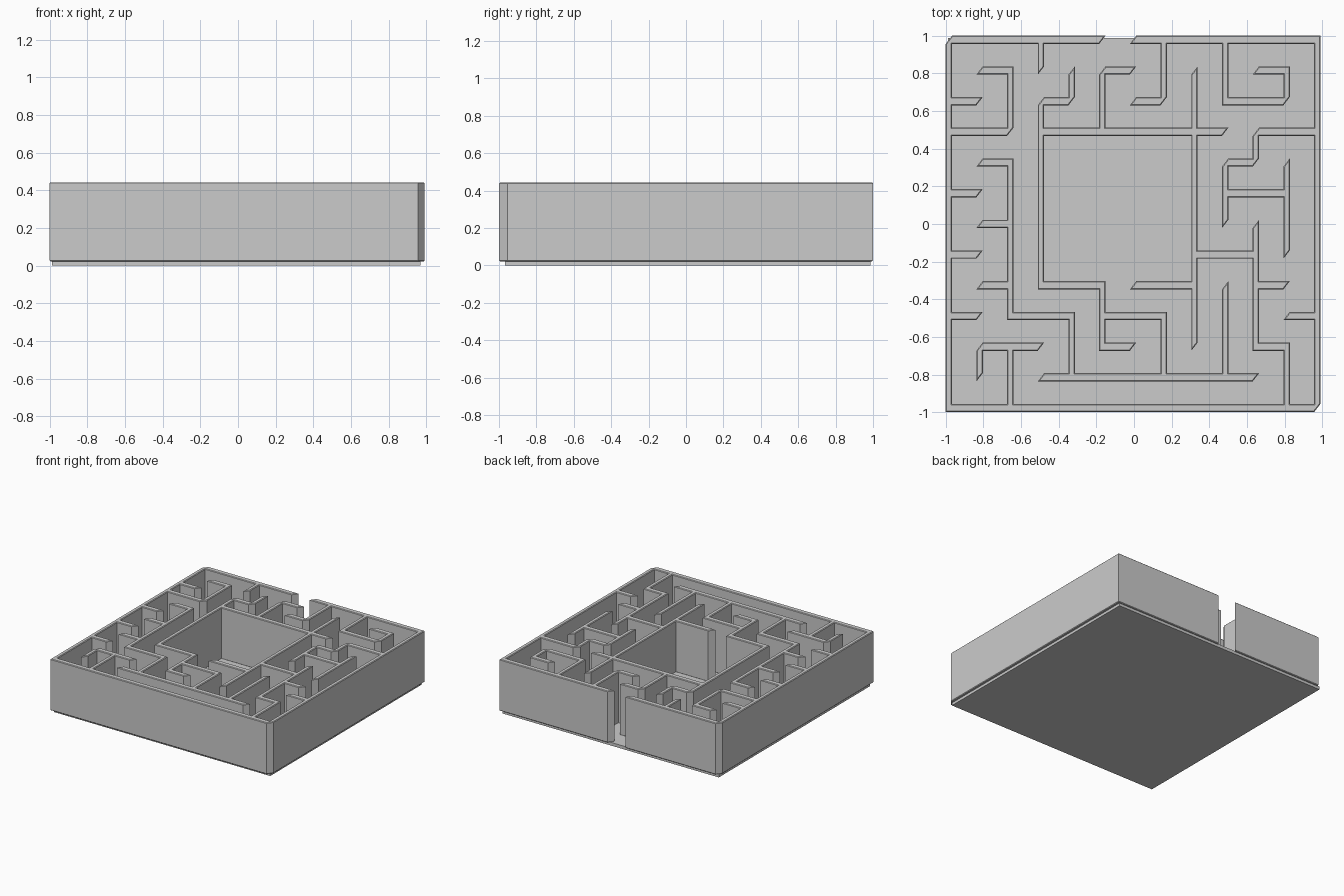
import bpy, bmesh
from mathutils import Vector
from mathutils.geometry import delaunay_2d_cdt

if "Cube" in bpy.data.objects:
    bpy.data.objects.remove(bpy.data.objects["Cube"])

N = 12
X0, X1, Y0, Y1 = -0.983, 0.973, 0.978, -0.977
NIB = Vector((0.017, 0.022))      # slanted pen stroke that sweeps every wall
Z_FLOOR, Z_TOP, EDGE = 0.022, 0.443, 0.005

# maze walls on a 12 x 12 grid: line number -> list of (start, end)
rows = {0: [(0, 5), (6, 12)], 1: [(1, 2), (5, 6), (10, 11)],
        2: [(0, 1), (3, 4), (6, 7), (9, 11)], 3: [(0, 2), (3, 9), (10, 12)],
        4: [(1, 2), (9, 10)], 5: [(0, 1), (9, 11)], 6: [(1, 2)],
        7: [(0, 1), (8, 10)], 8: [(1, 2), (3, 5), (6, 8), (10, 11)],
        9: [(0, 1), (2, 4), (5, 7), (11, 12)], 10: [(1, 3), (5, 6), (10, 11)],
        11: [(3, 10)], 12: [(0, 12)]}
cols = {0: [(0, 12)], 1: [(10, 11)], 2: [(1, 3), (4, 9), (10, 12)],
        3: [(0, 1), (2, 8)], 4: [(1, 2), (9, 11)], 5: [(1, 3), (8, 10)],
        7: [(0, 2), (9, 11)], 8: [(1, 10)], 9: [(0, 2), (4, 6), (8, 11)],
        10: [(3, 4), (6, 10)], 11: [(1, 2), (4, 7), (10, 12)], 12: [(0, 12)]}


def grid(i, j):
    return Vector((X0 + (X1 - X0) * i / N, Y0 + (Y1 - Y0) * j / N))


def finish(bm, name):
    bmesh.ops.recalc_face_normals(bm, faces=bm.faces[:])
    me = bpy.data.meshes.new(name)
    bm.to_mesh(me)
    bm.free()
    ob = bpy.data.objects.new(name, me)
    bpy.context.collection.objects.link(ob)
    return ob


# plan of the walls: slanted-end strokes merged into one outline
verts, faces = [], []
strokes = [(grid(a, j), grid(b, j)) for j, r in rows.items() for a, b in r]
strokes += [(grid(i, b), grid(i, a)) for i, c in cols.items() for a, b in c]
for p, q in strokes:
    quad = [p - NIB, q - NIB, q + NIB, p + NIB]
    area = sum(quad[k].cross(quad[(k + 1) % 4]) for k in range(4))
    if area < 0:
        quad.reverse()
    faces.append(list(range(len(verts), len(verts) + 4)))
    verts += quad
vs, es, fs, ov, oe, of = delaunay_2d_cdt(verts, [], faces, 0, 1e-4)

# raise the walls and soften their top and bottom edges
bm = bmesh.new()
bv = [bm.verts.new((v.x, v.y, Z_FLOOR)) for v in vs]
for f, src in zip(fs, of):
    if src:
        bm.faces.new([bv[k] for k in f])
bmesh.ops.delete(bm, geom=[v for v in bm.verts if not v.link_faces], context='VERTS')
bmesh.ops.dissolve_limit(bm, angle_limit=0.01, verts=bm.verts[:], edges=bm.edges[:])
bmesh.ops.triangulate(bm, faces=bm.faces[:])
ext = bmesh.ops.extrude_face_region(bm, geom=bm.faces[:], use_keep_orig=True)
bmesh.ops.translate(bm, vec=(0, 0, Z_TOP - Z_FLOOR),
                    verts=[g for g in ext['geom'] if isinstance(g, bmesh.types.BMVert)])
bmesh.ops.recalc_face_normals(bm, faces=bm.faces[:])
rims = [e for e in bm.edges
        if abs(e.verts[0].co.z - e.verts[1].co.z) < 1e-5
        and len(e.link_faces) == 2 and e.calc_face_angle(0) > 1]
bmesh.ops.bevel(bm, geom=rims, offset=EDGE, offset_type='OFFSET', segments=1,
                profile=0.5, affect='EDGES', clamp_overlap=True)
finish(bm, "maze_walls")

# floor slab
bm = bmesh.new()
bmesh.ops.create_cube(bm, size=1)
lo, hi = Vector((-0.988, -0.969, 0)), Vector((0.970, 0.987, 0.026))
for v in bm.verts:
    v.co = [lo[k] if v.co[k] < 0 else hi[k] for k in range(3)]
finish(bm, "floor_slab")
